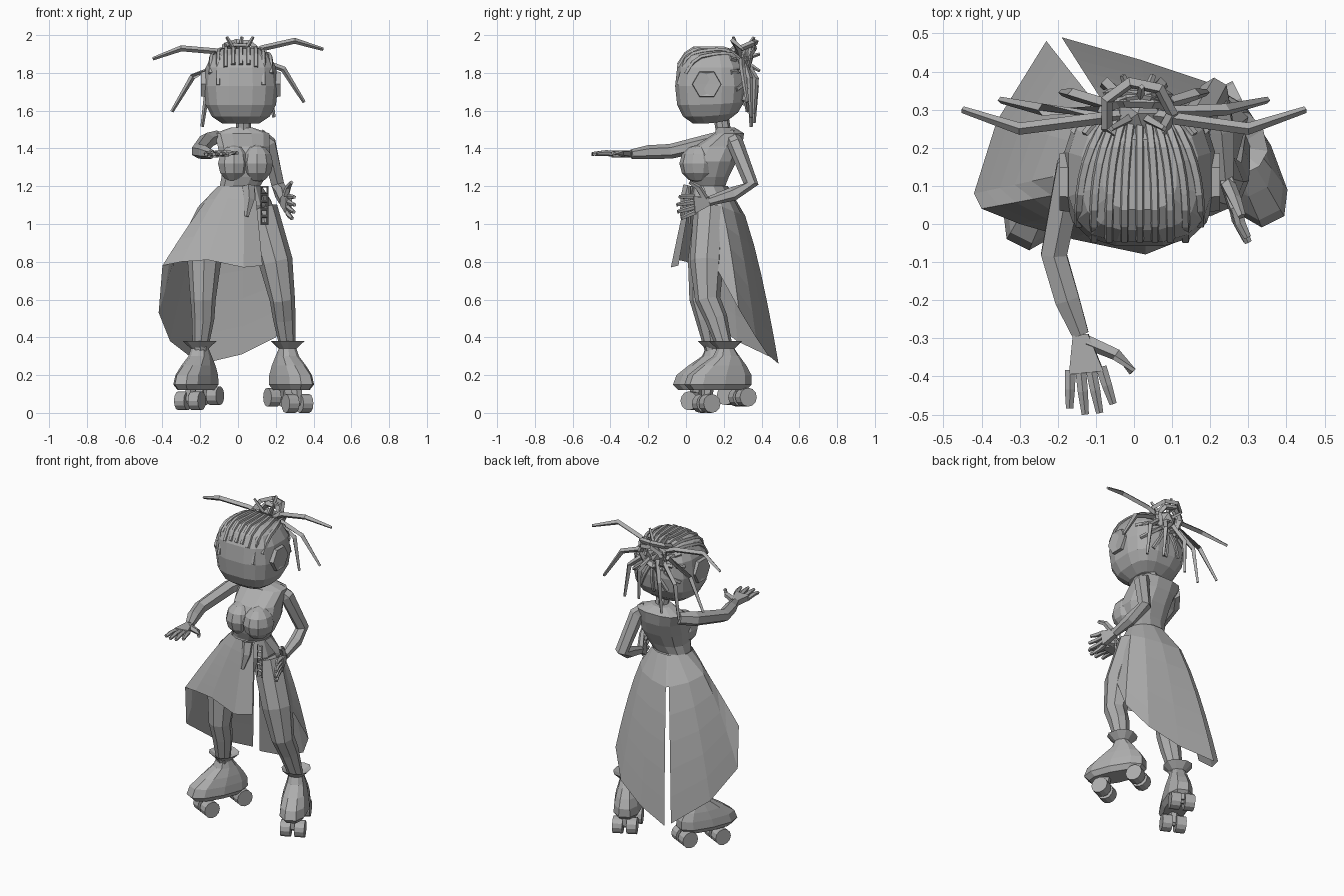
import bpy, bmesh
from math import cos, sin, pi, radians, copysign
from mathutils import Vector
from mathutils.bvhtree import BVHTree

if "Cube" in bpy.data.objects:
    bpy.data.objects.remove(bpy.data.objects["Cube"])

grey = bpy.data.materials.new("plain_grey")
grey.use_nodes = True
grey.diffuse_color = (.42, .42, .42, 1)
grey.node_tree.nodes["Principled BSDF"].inputs["Base Color"].default_value = grey.diffuse_color

UP = Vector((0, 0, 1))
SIDES = (("right", -1), ("left", 1))


def finish(name, bm):
    bmesh.ops.recalc_face_normals(bm, faces=bm.faces[:])
    mesh = bpy.data.meshes.new(name)
    bm.to_mesh(mesh)
    bm.free()
    mesh.materials.append(grey)
    obj = bpy.data.objects.new(name, mesh)
    bpy.context.collection.objects.link(obj)
    return obj


def adopt_primitive(name):
    obj = bpy.context.object
    obj.name = name
    obj.data.materials.append(grey)
    return obj


def loft(name, rings):
    """Skin a stack of equal rings and cap both ends."""
    bm = bmesh.new()
    rows = [[bm.verts.new(point) for point in ring] for ring in rings]
    count = len(rows[0])
    for lower, upper in zip(rows, rows[1:]):
        for i in range(count):
            j = (i + 1) % count
            bm.faces.new((lower[i], lower[j], upper[j], upper[i]))
    bm.faces.new(rows[0][::-1])
    bm.faces.new(rows[-1])
    return finish(name, bm)


def oval(centre, rx, ry, sides=12, squareness=.8):
    """Horizontal ring, slightly squared off."""
    ring = []
    for i in range(sides):
        angle = 2 * pi * (i + .5) / sides
        c, s = cos(angle), sin(angle)
        offset = Vector((rx * copysign(abs(c) ** squareness, c), ry * copysign(abs(s) ** squareness, s), 0))
        ring.append(Vector(centre) + offset)
    return ring


def tube(name, points, radii, sides=6):
    """Tapered tube through a few points."""
    points = [Vector(point) for point in points]
    rings = []
    for i, point in enumerate(points):
        tangent = (points[min(i + 1, len(points) - 1)] - points[max(i - 1, 0)]).normalized()
        reference = Vector((1, 0, 0)) if abs(tangent.x) < .8 else UP
        u = tangent.cross(reference).normalized()
        v = tangent.cross(u)
        radius = radii[min(i, len(radii) - 1)]
        angles = [2 * pi * k / sides for k in range(sides)]
        rings.append([point + radius * (cos(a) * u + sin(a) * v) for a in angles])
    return loft(name, rings)


def loop(name, centre, major, minor, rotation, segments):
    bpy.ops.mesh.primitive_torus_add(location=centre, rotation=rotation, major_radius=major,
                                     minor_radius=minor, major_segments=segments, minor_segments=4)
    adopt_primitive(name)


# Torso with a full chest, neck and bust
loft("torso", [oval((x, y, z), rx, ry) for x, y, z, rx, ry in (
    (.02, .13, 1, .09, .08), (.02, .13, 1.1, .13, .11), (.01, .12, 1.2, .11, .09), (.03, .12, 1.25, .12, .11),
    (.04, .13, 1.33, .14, .14), (.03, .17, 1.41, .14, .13), (.02, .23, 1.48, .15, .08), (.02, .21, 1.51, .06, .05))])
tube("neck", [(.03, .2, 1.48), (.03, .18, 1.6)], [.04], 8)
for side, s in SIDES:
    bpy.ops.mesh.primitive_uv_sphere_add(segments=10, ring_count=6, radius=.1,
                                         location=(.04 + s * .06, .065, 1.32))
    adopt_primitive(side + "_bust").scale.x = .9

# Head: a squarish low-poly ball, its underside rising to the back
head_centre = Vector((.015, .13, 1.73))
head_rings = []
for i in range(-3, 4):
    height, width = sin(.4 * i), cos(.4 * i) ** .7
    lift = UP * .21 * copysign(abs(height) ** .8, height)
    ring = oval(head_centre + lift, .2 * width, .19 * width, 16, .7)
    for point in ring:
        point.z += max(0, -height) * .2 * max(0, point.y - head_centre.y)
    head_rings.append(ring)
head = loft("head", head_rings)
for side, s in SIDES:
    ear = Vector((head_centre.x, .11, 1.74))
    tube(side + "_ear", [ear + Vector((s * reach, 0, 0)) for reach in (.17, .21, .2)], [.08, .075, .05])

# Braided rows laid onto the scalp
scalp = BVHTree.FromPolygons([v.co for v in head.data.vertices],
                             [p.vertices[:] for p in head.data.polygons])


def scalp_row(name, starts, direction):
    hits = [scalp.ray_cast(start, direction)[0] for start in starts]
    hits = [hit for hit in hits if hit]
    if len(hits) > 1:
        tube(name, hits, [.013], 5)


steps = [i / 8 for i in range(9)]
for row in steps:
    x = .32 * (row - .5)
    scalp_row("top_braid_row", [Vector((head_centre.x + x * (1 - t ** 3 / 2), .32 * t - .04, 3)) for t in steps], -UP)
    angle = pi * (.9 + 1.2 * row)
    out = Vector((cos(angle), 0, sin(angle)))
    back = head_centre + Vector((0, 1, .1))
    scalp_row("back_braid_row", [back + out * .2 * t for t in steps[1:]], Vector((0, -1, 0)))

# Knotted bun with short ends poking out
bun = Vector((.01, .29, 1.87))
loop("bun_crown", bun + UP * .06, .09, .016, (.4, 0, 0), 7)
for i in range(4):
    loop("bun_loop", bun + Vector((0, .03, 0)), .08, .016, (1 + .3 * i, .8 * i, 0), 7)
bpy.ops.mesh.primitive_ico_sphere_add(subdivisions=1, radius=.065, location=bun)
adopt_primitive("bun_core")
for x, y, z in ((-.07, -.04, .12), (.07, -.04, .12), (.01, .07, .12), (-.04, .1, .03), (.04, .1, -.06)):
    tube("bun_end", [bun, bun + Vector((x, y, z))], [.016, .008], 4)

# Loose locks fanning out of the bun, the left ones a little higher
for side, s in SIDES:
    for x, y, z, tip_x, tip_z in ((.3, .25, 1.95, .45, 1.9), (.24, .3, 1.8, .35, 1.62),
                                  (.16, .34, 1.75, .19, 1.54), (.07, .37, 1.75, .08, 1.56)):
        middle = Vector((s * x, y, z + s * .02))
        tip = Vector((s * tip_x, (y + .35) / 2, tip_z + s * .025))
        tube(side + "_lock", [bun, bun.lerp(middle, .4) + UP * .02, middle, tip], [.016, .016, .016, .009], 4)

# Skirt: high front hem dropping at the right hip to two tails, open over the left leg
front_hem = ((.13, -.04, .78), (.03, -.08, .77), (-.16, -.04, .81), (-.3, 0, .8), (-.4, .04, .78),
             (-.42, .08, .53), (-.36, .27, .38), (-.23, .48, .28))
back_hem = ((-.19, .49, .26), (.02, .43, .31), (.2, .37, .4), (.3, .28, .55), (.27, .17, .75))
bm = bmesh.new()
columns = []
for hems, start, turn in ((front_hem, -50, -29), (back_hem, -256, -30)):
    for i, hem in enumerate(hems):
        hem = Vector(hem)
        angle = radians(start + turn * i)
        waist = Vector((.01 + .12 * cos(angle), .12 + .105 * sin(angle), 1.2))
        flare = .9 if hem.y < .05 else .6
        column = []
        for row in range(7):
            t = row / 6
            flared = waist.lerp(hem, t ** flare)
            flared.z = waist.z + (hem.z - waist.z) * t
            column.append(bm.verts.new(flared))
        columns.append(column)
for i, (a, b) in enumerate(zip(columns, columns[1:])):
    is_slit = i == len(front_hem) - 1
    for row in range(1 if is_slit else 6):
        bm.faces.new((a[row], a[row + 1], b[row + 1], b[row]))
finish("skirt", bm)

# Pouch and chain hanging at the waist
tube("waist_pouch", [(.055, .02, 1.2), (.06, 0, 1.13), (.045, -.02, 1.04)], [.035, .03, .012], 5)
for i in range(5):
    loop("chain_link", (.14, .02, 1.18 - .04 * i), .024, .007, (pi / 2, pi / 4, 0), 4)

# Legs
leg_radii = [.09, .09, .067, .06, .04]
tube("left_leg", [(.12, .13, 1.08), (.2, .11, .8), (.235, .115, .6), (.245, .16, .5), (.265, .21, .33)],
     leg_radii, 8)
tube("right_leg", [(-.1, .13, 1.05), (-.18, .1, .8), (-.185, .085, .6), (-.185, .11, .5), (-.2, .14, .33)],
     leg_radii, 8)

# Roller boots: sole, low toe, ankle and flared cuff as one loft, then trucks and wheels
for side, s in SIDES:
    ankle = Vector((.03 + s * .235, .175 + s * .03, 0))
    forward = Vector((s * .45, -.9, 0)).normalized()
    across = UP.cross(forward)
    rings = []
    for z, heel, toe, width in ((.12, .12, .2, .065), (.15, .15, .23, .085), (.2, .15, .21, .08),
                                (.25, .12, .14, .07), (.3, .08, .06, .055), (.34, .05, .04, .045),
                                (.38, .09, .08, .085), (.35, .03, .03, .03)):
        outline = oval(((toe - heel) / 2, 0, z), (toe + heel) / 2, width, 10)
        rings.append([ankle + forward * p.x + across * p.y + UP * p.z for p in outline])
    loft(side + "_boot", rings)
    for reach, height in ((.11, .057 - s * .007), (-.105, .087 - s * .004)):
        hub = ankle + forward * reach + UP * height
        tube(side + "_axle", [hub - across * .05, hub + across * .05], [.015])
        tube(side + "_truck", [hub, ankle + forward * reach * .9 + UP * .15], [.025, .035])
        for end in (-across, across):
            tube(side + "_wheel", [hub + end * .012, hub + end * .07], [.05], 12)


# Arms with fanned hands
def arm(side, joints, forward, thumbward):
    tube(side + "_arm", joints, [.037, .044, .039, .037, .025])
    wrist, forward, thumbward = Vector(joints[-1]), Vector(forward), Vector(thumbward)
    thickness = forward.cross(thumbward).normalized() * .017

    def place(ahead, sideways):
        return wrist + forward * ahead + thumbward * sideways

    palm = bmesh.new()
    for corner in (place(0, .02), place(0, -.02), place(.1, .045), place(.1, -.045)):
        palm.verts.new(corner + thickness)
        palm.verts.new(corner - thickness)
    bmesh.ops.convex_hull(palm, input=palm.verts[:])
    finish(side + "_palm", palm)
    for finger in (-1.5, -.5, .5, 1.5):
        length = .21 - .01 * finger ** 2
        knuckle, tip = place(.09, .027 * finger), place(length, .038 * finger)
        tube(side + "_finger", [knuckle, knuckle.lerp(tip, .5) + thickness * .3, tip], [.015, .014, .01], 5)
    tube(side + "_thumb", [place(.02, .015), place(.06, .085), place(.11, .12)], [.02, .017, .011], 5)


arm("right", [(-.11, .23, 1.46), (-.165, .15, 1.44), (-.21, -.08, 1.385), (-.175, -.2, 1.38), (-.14, -.29, 1.37)],
    (.15, -1, 0), (1, .1, .05))
arm("left", [(.11, .24, 1.47), (.16, .26, 1.43), (.21, .345, 1.21), (.23, .25, 1.16), (.24, .12, 1.12)],
    (.28, -.8, -.18), (.1, -.1, 1))
